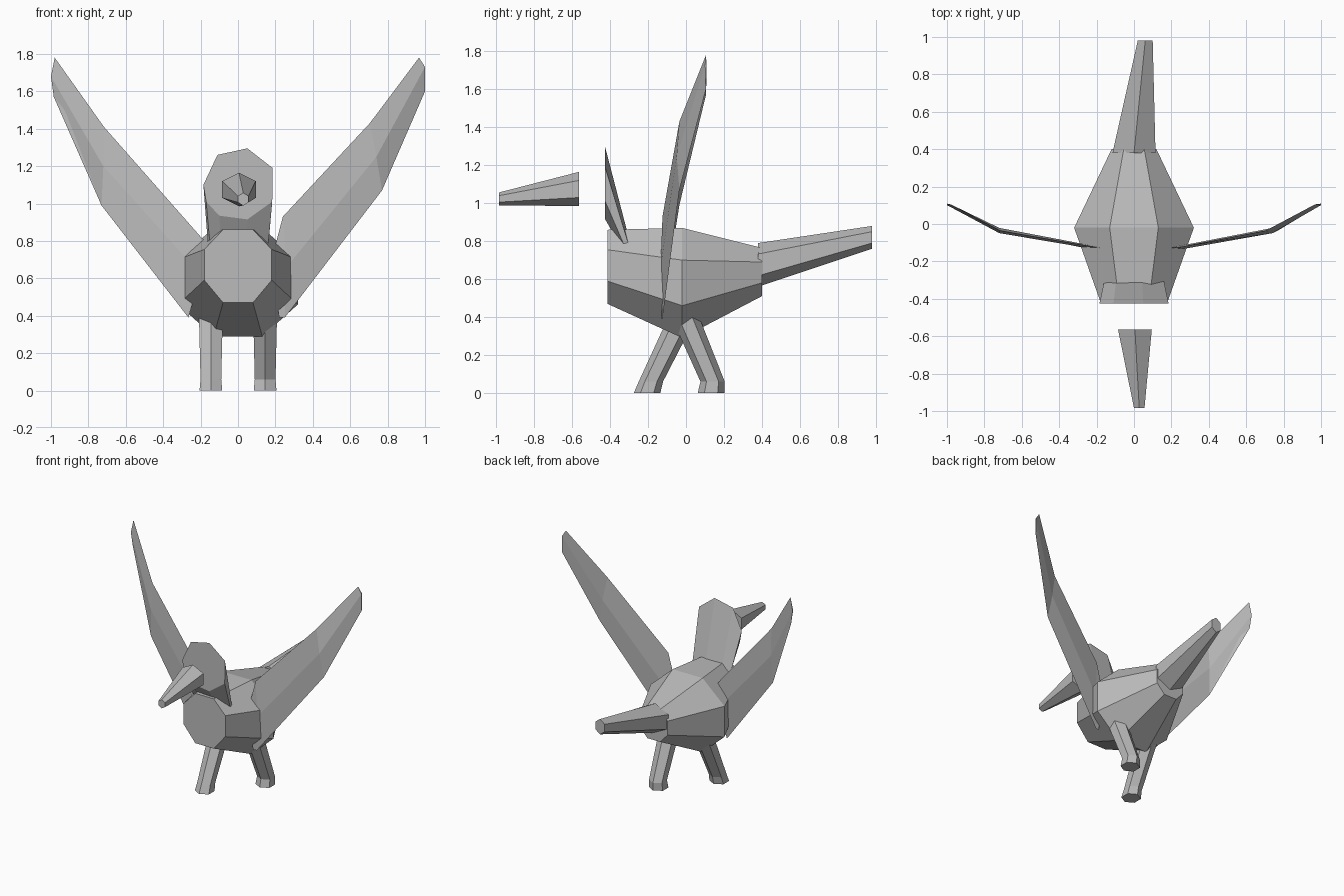
import bpy, bmesh
from math import sin, cos, pi

old = bpy.data.objects.get("Cube")
if old:
    bpy.data.objects.remove(old, do_unlink=True)

grey = bpy.data.materials.new("plain grey")
grey.use_nodes = True
colour = (0.5, 0.5, 0.5, 1)
grey.diffuse_color = colour
grey.node_tree.nodes["Principled BSDF"].inputs["Base Color"].default_value = colour


def loft(name, rings):
    """Skin a row of equal-sized rings and cap both ends."""
    bm = bmesh.new()
    rows = [[bm.verts.new(p) for p in ring] for ring in rings]
    n = len(rows[0])
    for a, b in zip(rows, rows[1:]):
        for i in range(n):
            j = (i + 1) % n
            bm.faces.new((a[i], a[j], b[j], b[i]))
    bm.faces.new(rows[0])
    bm.faces.new(rows[-1])
    bmesh.ops.recalc_face_normals(bm, faces=bm.faces)
    mesh = bpy.data.meshes.new(name)
    bm.to_mesh(mesh)
    bm.free()
    mesh.materials.append(grey)
    obj = bpy.data.objects.new(name, mesh)
    bpy.context.collection.objects.link(obj)
    return obj


def body_ring(y, inner, outer, low, low_mid, high_mid, high):
    side = [(inner, low), (outer, low_mid), (outer, high_mid), (inner, high)]
    points = side + [(-x, z) for x, z in reversed(side)]
    return [(x, y, z) for x, z in points]


def upright_hexagon(x, y, z, rx, rz):
    return [(x + rx * sin(i * pi / 3) / sin(pi / 3), y, z + rz * cos(i * pi / 3))
            for i in range(6)]


def level_hexagon(x, y, z, r):
    return [(x + r * sin(i * pi / 3), y + r * cos(i * pi / 3), z) for i in range(6)]


# Faceted body
loft("body", [
    body_ring(-0.415, 0.08, 0.18, 0.47, 0.59, 0.755, 0.86),
    body_ring(-0.02, 0.13, 0.32, 0.29, 0.46, 0.70, 0.87),
    body_ring(0.40, 0.055, 0.12, 0.51, 0.58, 0.69, 0.765),
])

# Tail and beak, tapered hexagonal bars
loft("tail", [upright_hexagon(0, 0.38, 0.675, 0.115, 0.115),
              upright_hexagon(0.06, 0.98, 0.82, 0.04, 0.06)])
loft("beak", [upright_hexagon(0.005, -0.565, 1.075, 0.09, 0.09),
              upright_hexagon(0.028, -0.985, 1.023, 0.028, 0.034)])

# Flat-faced head narrowing into the shoulders
face = [(0.05, 1.295), (-0.11, 1.26), (-0.185, 1.10), (-0.17, 1.01),
        (-0.10, 0.935), (0.05, 0.915), (0.183, 1.01), (0.185, 1.19)]
loft("head", [[(x, -0.426, z) for x, z in face],
              [(0.82 * x, -0.27 + 0.05 * (z - 1.1), 0.66) for x, z in face]])


# Thin wings: each station is (depth, thickness, top, middle, bottom)
def wing(name, stations):
    rings = []
    for y, t, top, mid, low in stations:
        rings.append([(top[0], y, top[1]), (mid[0], y - t, mid[1]),
                      (low[0], y, low[1]), (mid[0], y + t, mid[1])])
    loft(name, rings)


wing("left_wing", [
    (-0.128, 0.006, (0.19, 0.74), (0.19, 0.60), (0.22, 0.39)),
    (-0.124, 0.010, (0.24, 0.93), (0.26, 0.66), (0.25, 0.39)),
    (-0.035, 0.014, (0.705, 1.43), (0.74, 1.25), (0.77, 1.07)),
    (0.105, 0.004, (0.968, 1.78), (1.0, 1.73), (1.0, 1.60)),
])
wing("right_wing", [
    (-0.128, 0.008, (-0.18, 0.80), (-0.20, 0.62), (-0.265, 0.39)),
    (-0.035, 0.014, (-0.717, 1.41), (-0.72, 1.20), (-0.73, 0.99)),
    (0.105, 0.004, (-0.98, 1.78), (-1.0, 1.68), (-0.985, 1.57)),
])

# Striding hexagonal legs, each bent at the ankle
for name, x, hip, ankle, foot in (("left_leg", 0.145, -0.025, 0.14, 0.132),
                                  ("right_leg", -0.145, 0.005, -0.185, -0.205)):
    loft(name, [level_hexagon(x, hip, 0.45, 0.075),
                level_hexagon(x, ankle, 0.06, 0.064),
                level_hexagon(x, foot, 0, 0.07)])
